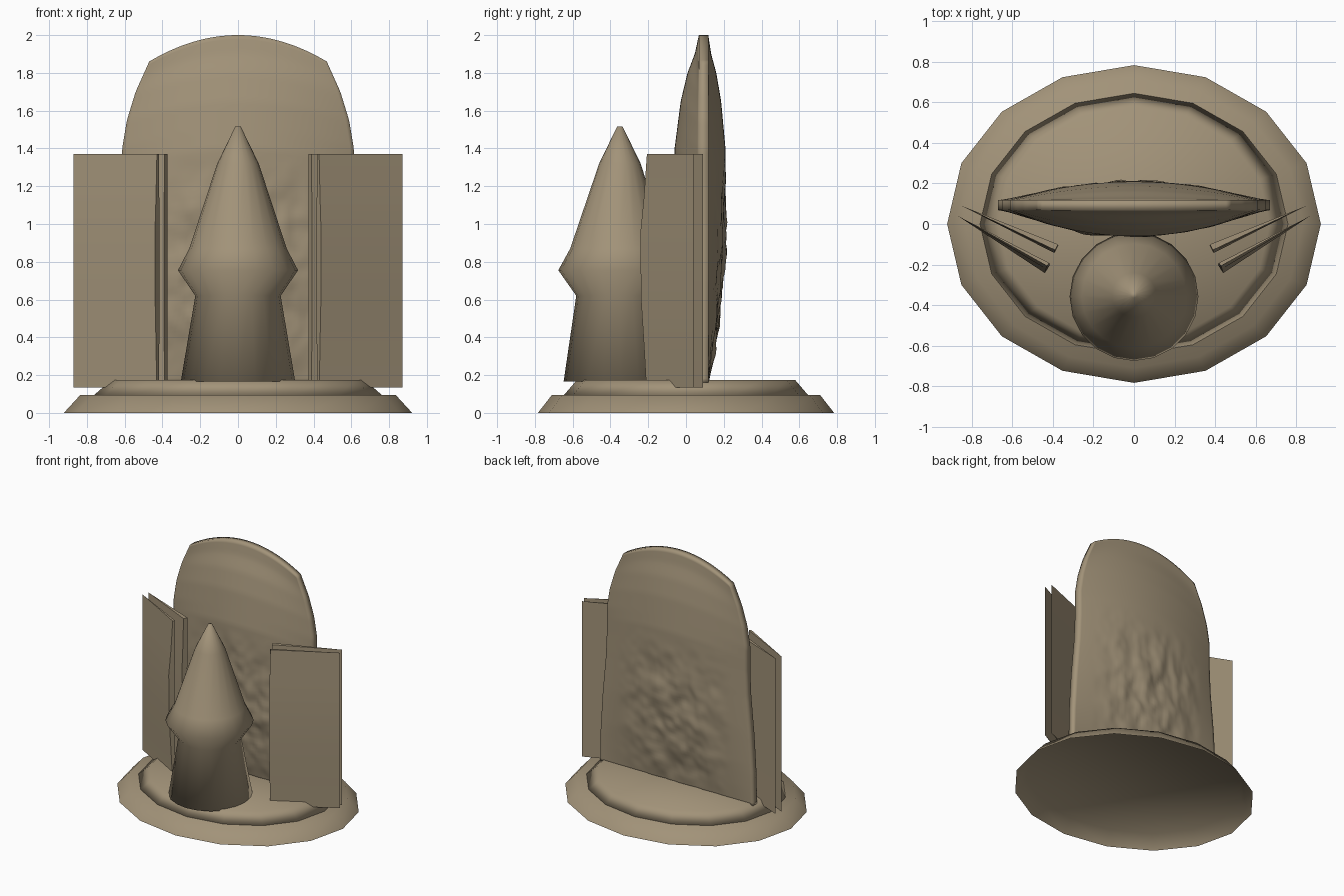
import bpy, bmesh, math
from mathutils import Vector, noise

if "Cube" in bpy.data.objects:
    bpy.data.objects.remove(bpy.data.objects["Cube"])

stone = bpy.data.materials.new("tan stone")
stone.diffuse_color = (0.36, 0.29, 0.19, 1)
stone.use_nodes = True
stone.node_tree.nodes["Principled BSDF"].inputs["Base Color"].default_value = stone.diffuse_color


def make(name, bm, angle=None):
    """Finish a smooth object; with an angle, edges sharper than it stay crisp."""
    bmesh.ops.recalc_face_normals(bm, faces=bm.faces[:])
    me = bpy.data.meshes.new(name)
    bm.to_mesh(me)
    bm.free()
    for p in me.polygons:
        p.use_smooth = True
    me.materials.append(stone)
    ob = bpy.data.objects.new(name, me)
    bpy.context.collection.objects.link(ob)
    if angle:
        bpy.ops.object.select_all(action='DESELECT')
        bpy.context.view_layer.objects.active = ob
        ob.select_set(True)
        bpy.ops.object.shade_smooth_by_angle(angle=math.radians(angle))
    return ob


def loft(name, rings, angle=None, bottom=True):
    """Skin a stack of closed rings and cap the ends."""
    bm = bmesh.new()
    vs = [[bm.verts.new(c) for c in r] for r in rings]
    n = len(rings[0])
    for a, b in zip(vs, vs[1:]):
        for i in range(n):
            j = (i + 1) % n
            bm.faces.new((a[i], a[j], b[j], b[i]))
    if bottom:
        bm.faces.new(vs[0][::-1])
    bm.faces.new(vs[-1])
    return make(name, bm, angle)


def ellipse(rx, ry, z, n, cy=0.0):
    return [(rx * math.cos(2 * math.pi * i / n), cy + ry * math.sin(2 * math.pi * i / n), z)
            for i in range(n)]


def lerp(table, t):
    """Piecewise linear lookup in (key, value) pairs."""
    for (a, va), (b, vb) in zip(table, table[1:]):
        if t <= b:
            return va + (vb - va) * (t - a) / (b - a)
    return table[-1][1]


# two stacked oval tiers, the lower one hollow underneath
loft("lower_tier", [ellipse(0.922, 0.784, 0, 16), ellipse(0.835, 0.71, 0.095, 16)], bottom=False)
loft("upper_tier", [ellipse(0.76, 0.645, 0.096, 16), ellipse(0.67, 0.577, 0.175, 16)])

# robed figure simplified to a turned shape
loft("figure", [ellipse(r, r, z, 20, cy) for r, z, cy in
                [(0.303, 0.165, -0.345), (0.226, 0.62, -0.355), (0.318, 0.755, -0.358),
                 (0.258, 0.87, -0.355), (0.11, 1.32, -0.35), (0.015, 1.515, -0.35)]])

# arched, pillow-shaped back slab with an eroded middle
WIDTH = [(0.16, 0.672), (0.4, 0.668), (0.7, 0.65), (1.0, 0.622), (1.2, 0.613), (1.4, 0.613),
         (1.55, 0.588), (1.7, 0.542), (1.86, 0.47)]
DEPTH = [(0.16, 0.0), (0.3, 0.03), (0.5, 0.065), (0.8, 0.095), (1.1, 0.107), (1.4, 0.107),
         (1.65, 0.08), (1.8, 0.05), (1.9, 0.018), (2.0, 0.0)]
NU, NV = 60, 80


def slab_point(i, j, side):
    u, v = -1 + 2 * i / NU, j / NV
    x = u * lerp(WIDTH, 0.16 + 1.7 * v)
    z = 0.16 + v * (1.7 + 0.14 * (1 - u * u))
    bulge = lerp(DEPTH, 0.16 + 1.84 * v) * (1 - abs(u) ** 2)
    rough = max(0, 1 - (x / 0.5) ** 2) * max(0, 1 - ((z - 0.7) / 0.65) ** 2)
    bump = 0.03 * rough * noise.noise(Vector((x * 8, side * 5, z * 5)))
    bump += 0.012 * rough * noise.noise(Vector((x * 18, side * 9, z * 14)))
    return (x, 0.093 + side * (0.025 + bulge * (1.2 if side < 0 else 0.85) + bump), z)


bm = bmesh.new()
sheets = []
for side in (-1, 1):
    g = [[bm.verts.new(slab_point(i, j, side)) for i in range(NU + 1)] for j in range(NV + 1)]
    for j in range(NV):
        for i in range(NU):
            bm.faces.new((g[j][i], g[j][i + 1], g[j + 1][i + 1], g[j + 1][i]))
    sheets.append(g[0][:] + [r[-1] for r in g[1:]] + g[-1][-2::-1] + [r[0] for r in g[-2:0:-1]])
n = len(sheets[0])
for i in range(n):
    k = (i + 1) % n
    bm.faces.new((sheets[0][i], sheets[0][k], sheets[1][k], sheets[1][i]))
make("back_slab", bm)

# paired wedge panels on each side, inner edge slightly wavy
WAVE = [(0.135, 0.032), (0.35, 0.02), (0.6, 0.004), (0.95, 0.0), (1.15, 0.02), (1.37, 0.035)]
PANELS = {"front": ((0.87, 0.04), (0.44, -0.242), (0.415, -0.203)),
          "rear": ((0.85, 0.09), (0.393, -0.143), (0.373, -0.105))}
for label, (outer, inner_f, inner_r) in PANELS.items():
    for sx, side in ((-1, "left"), (1, "right")):
        rings = []
        for z, w in WAVE:
            w = w if label == "front" else w * 0.4
            rings.append([(sx * outer[0], outer[1], z),
                          (sx * (inner_f[0] - 0.3 * w), inner_f[1] + w, z),
                          (sx * (inner_r[0] + 0.1 * w), inner_r[1] + 0.3 * w, z)])
        loft(f"{label}_panel_{side}", rings, 30)
